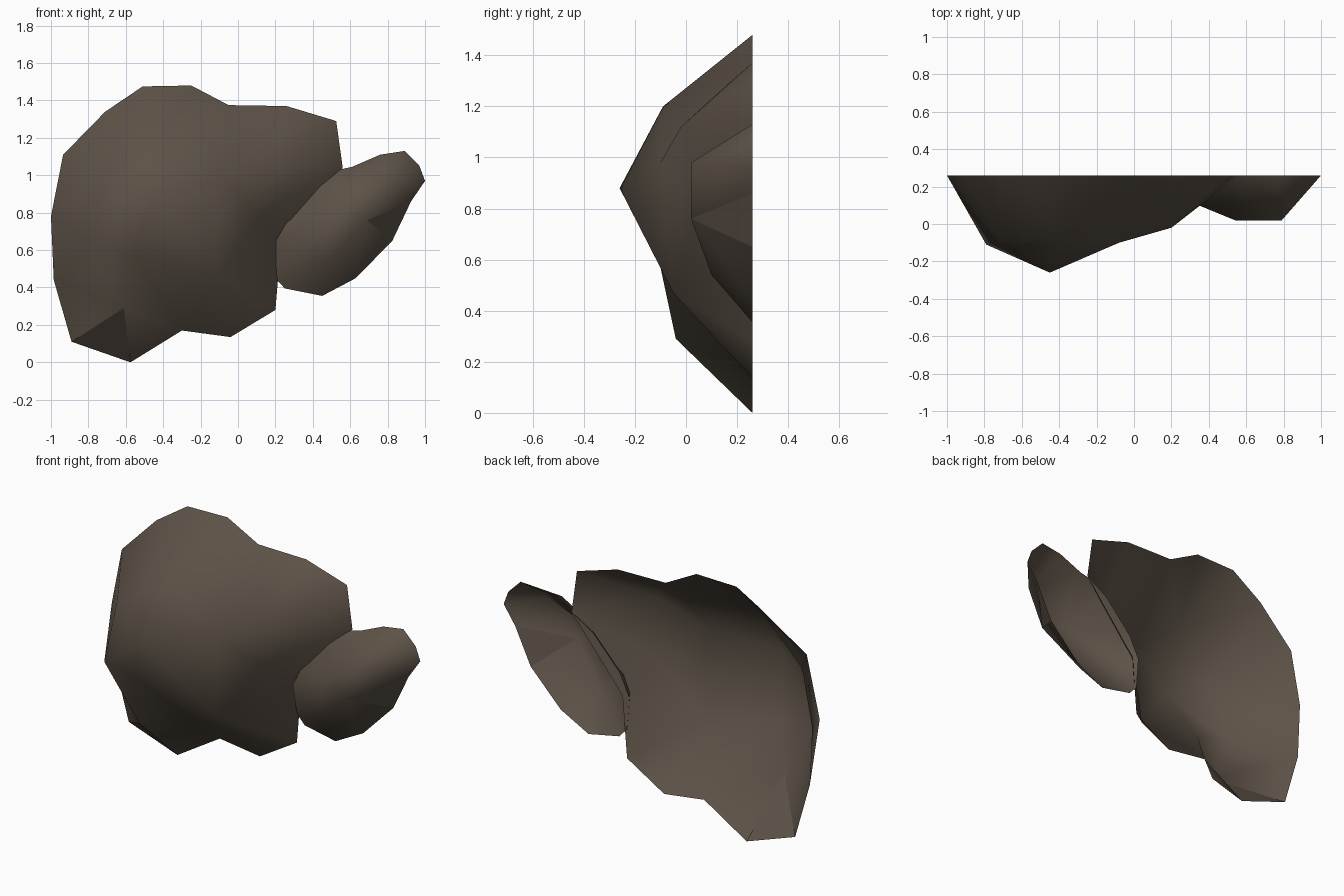
import bpy
import bmesh
import math
from mathutils import Vector
from mathutils.geometry import delaunay_2d_cdt

if "Cube" in bpy.data.objects:
    bpy.data.objects.remove(bpy.data.objects["Cube"])

BACK = 0.26  # both boulders are open shells cut off at this plane

stone = bpy.data.materials.new("dark brown stone")
stone.diffuse_color = (0.108, 0.084, 0.063, 1)
stone.use_nodes = True
stone.node_tree.nodes["Principled BSDF"].inputs["Base Color"].default_value = stone.diffuse_color


def rock_shell(name, rim, bumps, chip):
    """Open-backed smooth boulder: rim outline (x, z), raised points (x, y, z),
    and the front-view centre of one flat chipped facet."""
    flat = [Vector(p) for p in rim] + [Vector((x, z)) for x, y, z in bumps]
    depth = [BACK] * len(rim) + [y for x, y, z in bumps]
    n = len(rim)
    loop = [(i, (i + 1) % n) for i in range(n)]
    pts, _, faces, origin, _, _ = delaunay_2d_cdt(flat, loop, [], 1, 1e-5)
    bm = bmesh.new()
    verts = [bm.verts.new((p.x, depth[o[0]], p.y)) for p, o in zip(pts, origin)]
    for f in faces:
        face = bm.faces.new([verts[i] for i in f])
        face.normal_update()
        if face.normal.y > 0:
            face.normal_flip()
    mesh = bpy.data.meshes.new(name)
    bm.to_mesh(mesh)
    bm.free()
    mesh.materials.append(stone)
    ob = bpy.data.objects.new(name, mesh)
    bpy.context.collection.objects.link(ob)
    bpy.ops.object.select_all(action='DESELECT')
    ob.select_set(True)
    bpy.context.view_layer.objects.active = ob
    bpy.ops.object.shade_smooth_by_angle(angle=math.radians(120))
    # Flat chipped facet
    nearest = min(mesh.polygons, key=lambda p: math.dist((p.center.x, p.center.z), chip))
    nearest.use_smooth = False
    return ob


# Large boulder with a shallow valley on its right
rock_shell(
    "large_boulder",
    [(-0.51, 1.475), (-0.25, 1.48), (-0.05, 1.375), (0.26, 1.37), (0.525, 1.29),
     (0.56, 1.04), (0.23, 0.64), (0.2, 0.28), (-0.04, 0.135), (-0.3, 0.17),
     (-0.575, 0.0), (-0.89, 0.11), (-0.985, 0.44), (-1.0, 0.78),
     (-0.935, 1.11), (-0.71, 1.34)],
    [(-0.45, -0.26, 0.88), (-0.79, -0.11, 0.63), (-0.72, -0.09, 1.0),
     (-0.4, -0.09, 1.2), (0.2, -0.02, 1.12), (-0.55, -0.1, 0.57),
     (-0.08, -0.1, 0.98), (0.1, 0.06, 0.78), (-0.1, -0.05, 0.47),
     (-0.61, -0.04, 0.29)],
    (-0.69, 0.13))

# Small boulder leaning against it
rock_shell(
    "small_boulder",
    [(0.89, 1.13), (0.97, 1.05), (1.0, 0.97), (0.925, 0.86), (0.825, 0.65),
     (0.63, 0.45), (0.45, 0.355), (0.25, 0.395), (0.2, 0.45), (0.185, 0.64),
     (0.25, 0.77), (0.42, 0.955), (0.54, 1.03), (0.61, 1.045), (0.76, 1.11)],
    [(0.79, 0.02, 0.98), (0.69, 0.02, 0.76), (0.54, 0.02, 0.83),
     (0.48, 0.1, 0.54), (0.26, 0.135, 0.68)],
    (0.81, 0.76))
